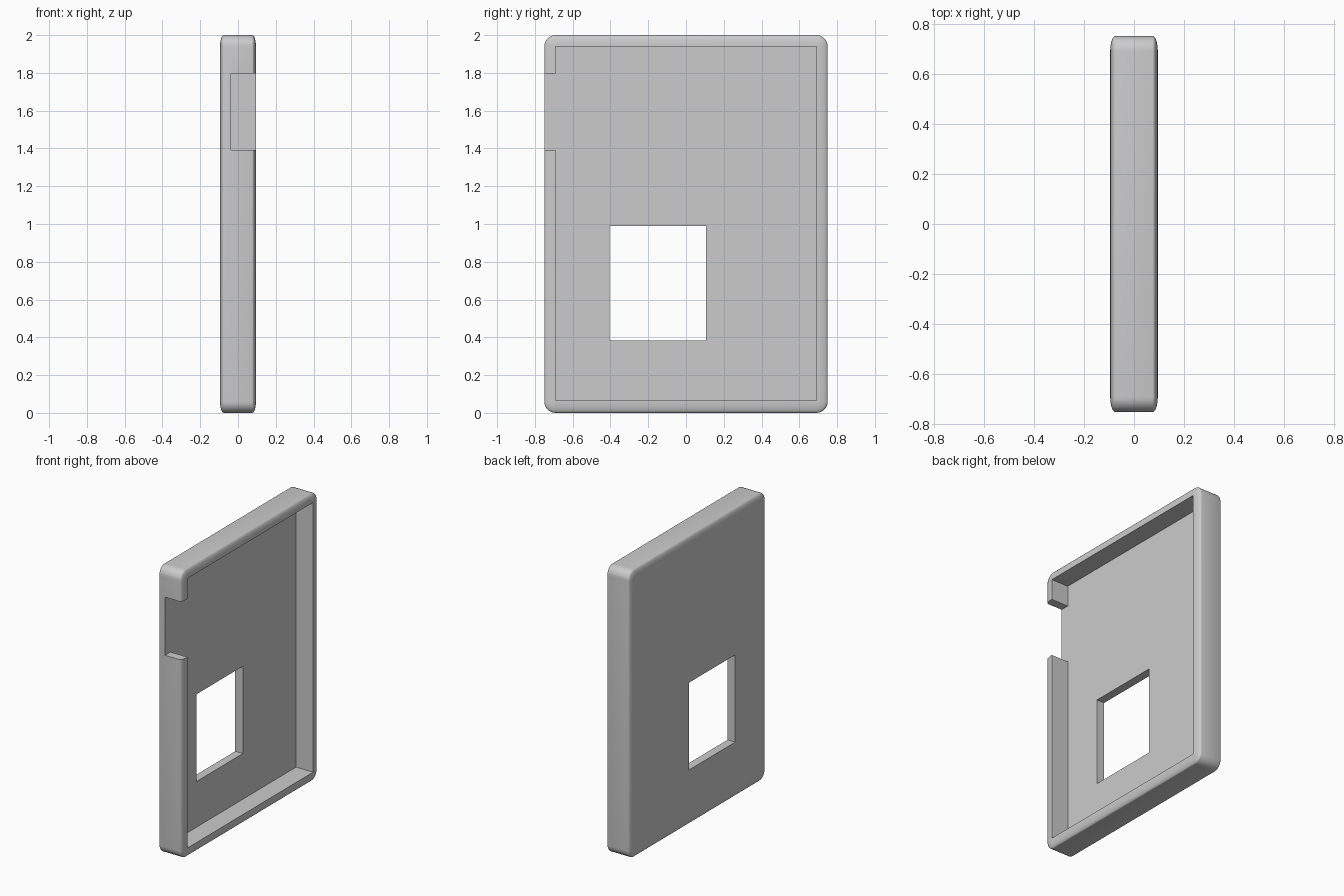
import bpy
import bmesh
import math
from mathutils import Matrix, Vector

if "Cube" in bpy.data.objects:
    bpy.data.objects.remove(bpy.data.objects["Cube"], do_unlink=True)

DEPTH, WIDTH, HEIGHT = 0.19, 1.5, 2.0
ROUND = 0.06        # corner radius across the face
SQUASH = 1 / 3      # the rounding is flatter through the depth
FLOOR_X = -0.036    # inner surface of the tray floor

grey = bpy.data.materials.new("plain grey")
grey.use_nodes = True
grey.diffuse_color = (0.6, 0.6, 0.6, 1)
grey.node_tree.nodes["Principled BSDF"].inputs["Base Color"].default_value = (0.6, 0.6, 0.6, 1)


def box(name, low, high, radius=0, squash=1):
    """Box between two corners, optionally rounded with a squashed x radius."""
    low, high = Vector(low), Vector(high)
    size = high - low
    bm = bmesh.new()
    bmesh.ops.create_cube(bm, size=1)
    bmesh.ops.scale(bm, vec=(size.x / squash, size.y, size.z), verts=bm.verts)
    if radius:
        bmesh.ops.bevel(bm, geom=bm.edges[:], offset=radius, segments=8,
                        profile=0.5, affect='EDGES')
    bmesh.ops.scale(bm, vec=(squash, 1, 1), verts=bm.verts)
    bmesh.ops.transform(bm, matrix=Matrix.Translation((low + high) / 2), verts=bm.verts)
    mesh = bpy.data.meshes.new(name)
    bm.to_mesh(mesh)
    bm.free()
    mesh.materials.append(grey)
    obj = bpy.data.objects.new(name, mesh)
    bpy.context.collection.objects.link(obj)
    return obj


# Rounded shell of the tray
tray = box("tray_shell", (-DEPTH / 2, -WIDTH / 2, 0), (DEPTH / 2, WIDTH / 2, HEIGHT),
           ROUND, SQUASH)

# Cavity, side notch and floor window
cutters = [
    box("cavity_cutter", (FLOOR_X, -0.69, 0.065), (0.2, 0.69, 1.94)),
    box("notch_cutter", (FLOOR_X, -0.9, 1.393), (0.2, -0.6, 1.797)),
    box("window_cutter", (-0.2, -0.405, 0.383), (0.1, 0.105, 0.99)),
]
for cutter in cutters:
    cut = tray.modifiers.new(cutter.name, 'BOOLEAN')
    cut.operation = 'DIFFERENCE'
    cut.solver = 'EXACT'
    cut.object = cutter
    cutter.hide_render = True

# Apply the cuts, then drop the cutters
bpy.ops.object.select_all(action='DESELECT')
tray.select_set(True)
bpy.context.view_layer.objects.active = tray
for cutter in cutters:
    bpy.ops.object.modifier_apply(modifier=cutter.name)
for cutter in cutters:
    bpy.data.objects.remove(cutter, do_unlink=True)

bpy.ops.object.shade_smooth_by_angle(angle=math.radians(35))
